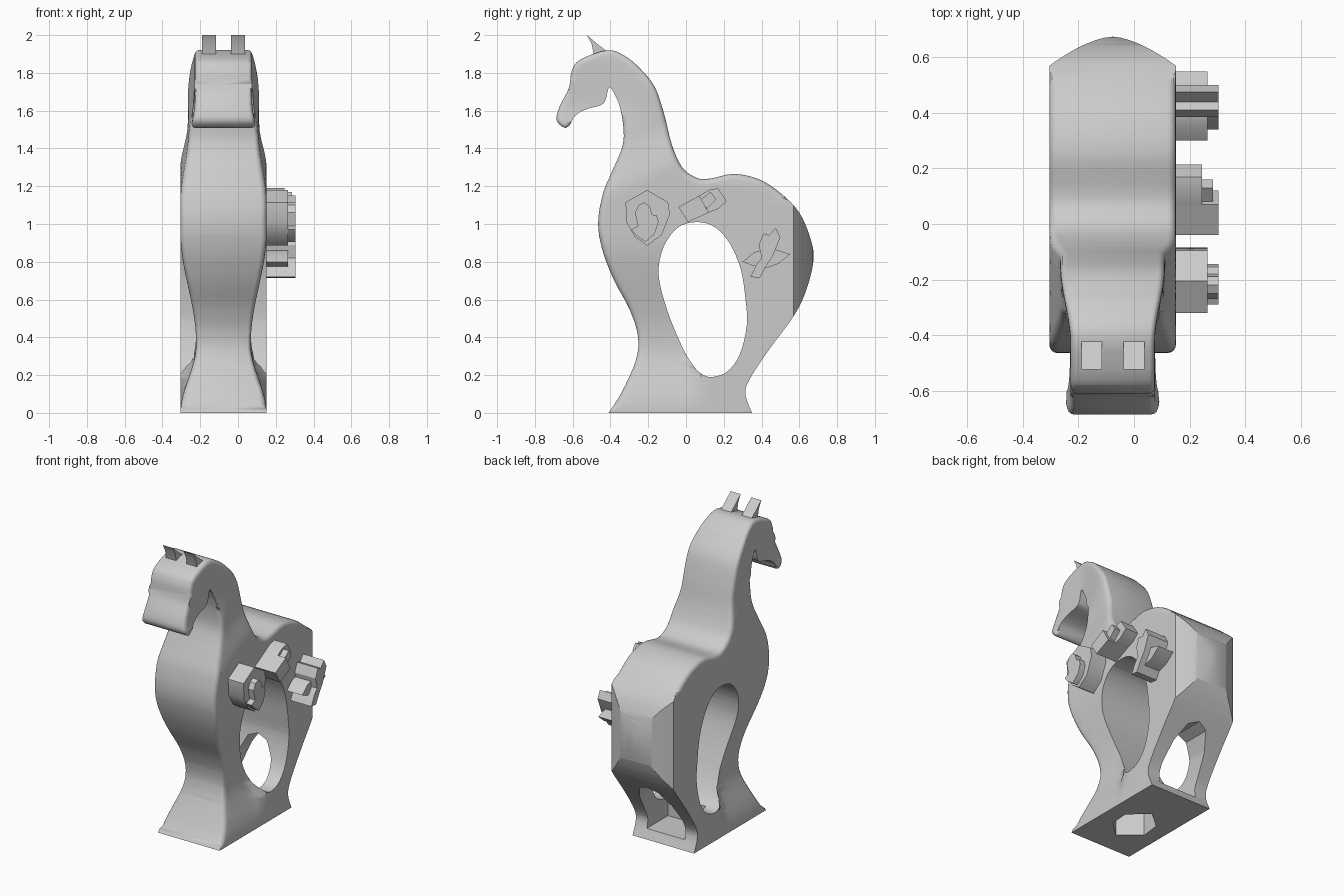
import bpy, bmesh
from mathutils import Vector

if "Cube" in bpy.data.objects:
    bpy.data.objects.remove(bpy.data.objects["Cube"])

CENTRE = -.077   # middle of the body across its width
HALF = .228      # half the body width

grey = bpy.data.materials.new("light_grey")
grey.use_nodes = True
grey.diffuse_color = (.6, .6, .6, 1)
grey.node_tree.nodes["Principled BSDF"].inputs["Base Color"].default_value = grey.diffuse_color


def spline(points, steps=4, closed=True):
    """Smooth curve through the given points."""
    points = [Vector(p) for p in points]
    count = len(points)

    def pick(index):
        return points[index % count] if closed else points[min(max(index, 0), count - 1)]

    result = []
    for i in range(count if closed else count - 1):
        a, b, c, d = (pick(i + k) for k in (-1, 0, 1, 2))
        for s in range(steps):
            t = s / steps
            result.append(b + (c - a) * t / 2 + (a * 2 - b * 5 + c * 4 - d) * t * t / 2
                          + (b * 3 - a - c * 3 + d) * t ** 3 / 2)
    return result if closed else result + [points[-1]]


def prism_mesh(points, low, high, axis):
    """Flat outline extruded along one axis."""
    place = {"x": lambda p, d: (d, p[0], p[1]),
             "y": lambda p, d: (p[0], d, p[1]),
             "z": lambda p, d: (p[0], p[1], d)}[axis]
    bm = bmesh.new()
    near = [bm.verts.new(place(p, low)) for p in points]
    far = [bm.verts.new(place(p, high)) for p in points]
    bm.faces.new(near)
    bm.faces.new(far)
    for i in range(len(points)):
        j = (i + 1) % len(points)
        bm.faces.new((near[i], near[j], far[j], far[i]))
    bmesh.ops.recalc_face_normals(bm, faces=bm.faces)
    return bm


def finish(name, bm):
    mesh = bpy.data.meshes.new(name)
    bm.to_mesh(mesh)
    bm.free()
    mesh.materials.append(grey)
    obj = bpy.data.objects.new(name, mesh)
    bpy.context.collection.objects.link(obj)
    return obj


def prism(name, points, low, high, axis="x"):
    return finish(name, prism_mesh(points, low, high, axis))


def ramp(value, start, end):
    t = min(max((value - start) / (end - start), 0), 1)
    return t * t * (3 - 2 * t)


def half_width(y, z):
    """Half width of the body: slim front leg, slimmer neck and head."""
    slim = .083 * (ramp(z, .0, .36) if z < .4 else 1 - ramp(z, .38, .95))
    slim *= 1 - ramp(y, .0, .08)
    neck = .039 * ramp(z - .5 * (y + .4), 1.13, 1.4)
    head = .037 * ramp(-y, .15, .43) * ramp(z, 1.4, 1.65)
    return HALF - slim - neck - head


# Body silhouette, from the front of the base over the head to the rear
outline = spline([
    (-.41, 0), (-.34, .11), (-.265, .28), (-.255, .41), (-.3, .55), (-.385, .71),
    (-.445, .87), (-.465, 1.01), (-.44, 1.16), (-.395, 1.27), (-.34, 1.4), (-.33, 1.49),
    (-.35, 1.62), (-.39, 1.71), (-.41, 1.72), (-.425, 1.66), (-.45, 1.63), (-.535, 1.605),
    (-.59, 1.57), (-.615, 1.525), (-.645, 1.51), (-.685, 1.55), (-.67, 1.62), (-.62, 1.72),
    (-.605, 1.81), (-.56, 1.87), (-.415, 1.92), (-.325, 1.89), (-.245, 1.825),
    (-.165, 1.725), (-.115, 1.58), (-.075, 1.42), (-.02, 1.3), (.055, 1.245), (.125, 1.24),
    (.255, 1.265), (.39, 1.235), (.505, 1.16), (.6, 1.06), (.66, .92), (.675, .81),
    (.64, .66), (.575, .52), (.44, .335), (.335, .175), (.315, .095), (.35, 0)], closed=False)
bm = prism_mesh(outline, -HALF, HALF, "x")


def rounded(edge):
    a, b = (v.co for v in edge.verts)
    m = (a + b) / 2
    throat = -.62 < m.y < -.34 and 1.53 < m.z < 1.77
    return abs(a.x - b.x) < .001 and not throat and (
        (m.y < 0 and m.z > .05) or (m.y < .54 and m.z > 1))


bmesh.ops.bevel(bm, geom=[e for e in bm.edges if rounded(e)], offset=.03, segments=4,
                profile=.5, affect="EDGES", clamp_overlap=False)
bmesh.ops.triangulate(bm, faces=bm.faces)

# Slice the flat sides so they can be shaped
cuts = [((0, 0, .04 + i * .05), (0, 0, 1)) for i in range(38)]
cuts += [((0, -.64 + i * .06, 0), (0, 1, 0)) for i in range(14)]
for point, normal in cuts:
    bmesh.ops.bisect_plane(bm, geom=bm.verts[:] + bm.edges[:] + bm.faces[:],
                           plane_co=point, plane_no=normal, dist=.0005)
for v in bm.verts:
    v.co.x = CENTRE + v.co.x * half_width(v.co.y, v.co.z) / HALF
body = finish("body", bm)

# Openings and the curved rump
side_opening = prism("side_opening_cutter", spline([
    (.055, 1.01), (-.045, .98), (-.12, .875), (-.145, .73), (-.1, .545), (-.025, .36),
    (.035, .255), (.085, .205), (.14, .19), (.22, .22), (.285, .31), (.322, .465),
    (.315, .6), (.29, .76), (.23, .9), (.15, .985)]), -.6, .6)
arch = [(-.14, .06), (-.14, .2), (-.12, .32), (-.07, .42), (0, .45)]
arch += [(-x, z) for x, z in reversed(arch[:-1])]
rear_arch = prism("rear_arch_cutter", [(CENTRE + x, z) for x, z in arch], .1, .9, "y")
pit = [(0, .076), (-.115, -.02), (-.13, -.15), (0, -.26), (.11, -.16), (.12, -.03)]
base_pit = prism("base_pit_cutter", [(CENTRE + x, y) for x, y in pit], -.1, .15, "z")
rump = [(i / 8, .57 + .105 * (1 - abs(i / 8) ** 1.6)) for i in range(-8, 9)]
plan = [(-1.2, -1), (-1.2, .57)] + rump + [(1.2, .57), (1.2, -1)]
rump_plan = prism("rump_cutter", [(CENTRE + x * HALF, y) for x, y in plan], -.2, 2.2, "z")

bpy.context.view_layer.objects.active = body
for cutter, operation in ((rump_plan, "INTERSECT"), (side_opening, "DIFFERENCE"),
                          (rear_arch, "DIFFERENCE"), (base_pit, "DIFFERENCE")):
    cut = body.modifiers.new("cut", "BOOLEAN")
    cut.operation, cut.solver, cut.object = operation, "EXACT", cutter
    bpy.ops.object.modifier_apply(modifier=cut.name)
    bpy.data.objects.remove(cutter)
parts = [body]

# Ears
ear = [(-.525, 2), (-.5, 1.955), (-.485, 1.88), (-.4, 1.9), (-.465, 1.95)]
for name, middle in (("right_ear", -.153), ("left_ear", 0)):
    parts.append(prism(name, ear, middle - .037, middle + .037))

# Shield emblem with a raised hand
FACE = .14
shield = [(-.205, 1.18), (-.32, 1.115), (-.315, 1.01), (-.27, .93), (-.205, .885),
          (-.13, .94), (-.085, 1.05), (-.095, 1.115)]
hand = [(-.27, 1.06), (-.25, 1.1), (-.22, 1.115), (-.19, 1.09), (-.18, 1.05), (-.155, 1.045),
        (-.145, 1.01), (-.165, .95), (-.215, .905), (-.265, .94), (-.29, .97), (-.255, .99)]
parts.append(prism("shield_emblem", shield, FACE, .265))
parts.append(prism("shield_hand", hand, FACE, .305))

# Card emblem held by a fist
card = [(-.04, 1.09), (.07, 1.15), (.12, 1.06), (.01, 1.01)]
fist = [(.07, 1.15), (.12, 1.18), (.17, 1.19), (.19, 1.16), (.215, 1.12),
        (.17, 1.08), (.12, 1.06)]
finger = [(.08, 1.13), (.13, 1.17), (.16, 1.13), (.11, 1.08)]
parts.append(prism("card_emblem", card, FACE, .305))
parts.append(prism("card_fist", fist, FACE, .245))
parts.append(prism("card_finger", finger, FACE, .285))

# Bird emblem: spread wings crossed by a body
wings = [(.3, .8), (.36, .85), (.43, .87), (.49, .86), (.55, .84), (.49, .79),
         (.42, .765), (.35, .78)]
bird = [(.475, .98), (.44, .94), (.41, .95), (.385, .89), (.4, .82), (.37, .78),
        (.34, .72), (.39, .715), (.42, .77), (.46, .83), (.5, .93)]
parts.append(prism("bird_wings", wings, FACE, .265))
parts.append(prism("bird_body", bird, FACE, .305))

# Smooth shading with sharp creases
for obj in bpy.context.selected_objects:
    obj.select_set(False)
for obj in parts:
    obj.select_set(True)
bpy.ops.object.shade_smooth_by_angle(angle=.55)
